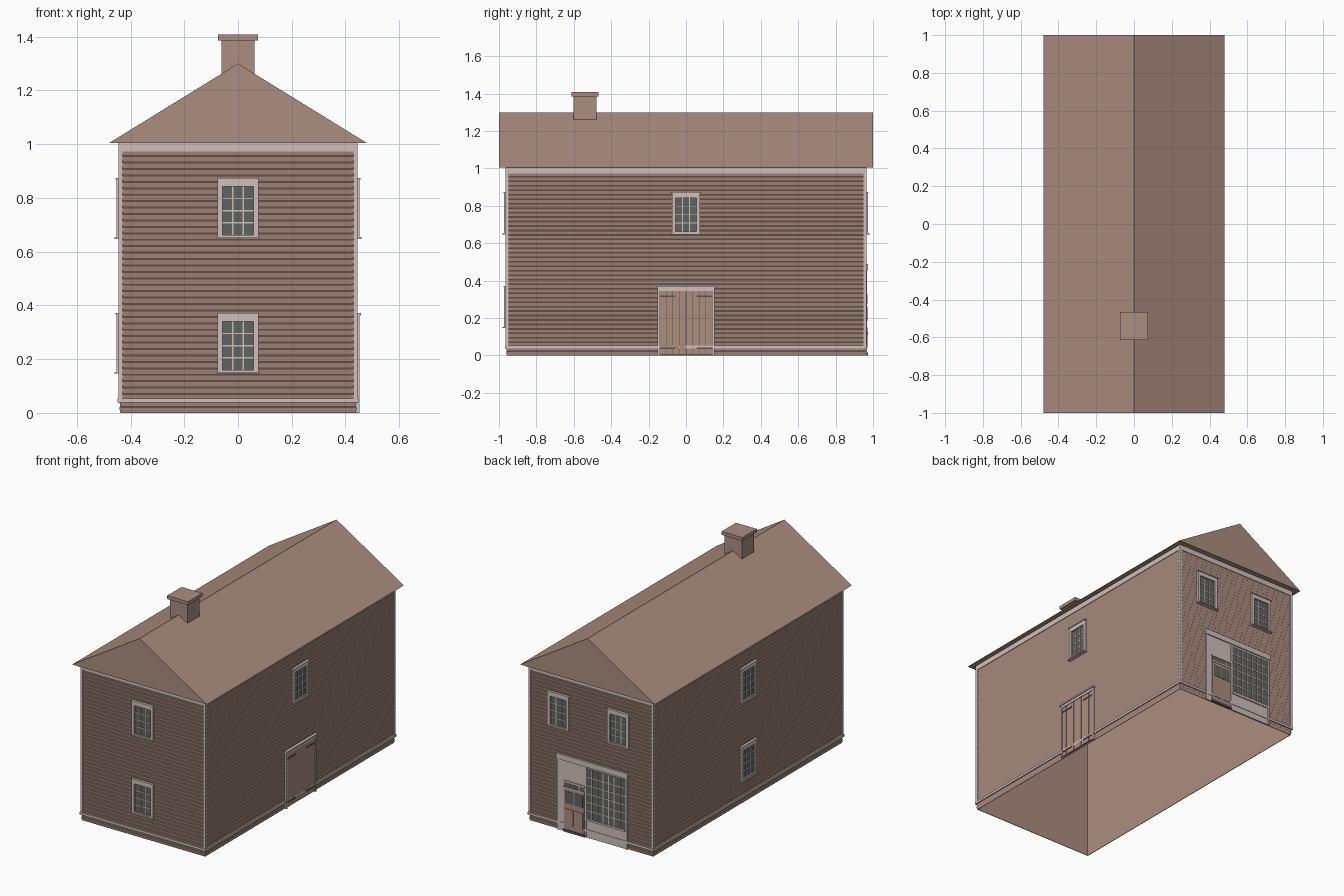
import bpy, bmesh
from math import radians
from mathutils import Matrix

if "Cube" in bpy.data.objects:
    bpy.data.objects.remove(bpy.data.objects["Cube"], do_unlink=True)


def material(name, rgb):
    m = bpy.data.materials.new(name)
    m.use_nodes = True
    m.diffuse_color = (*rgb, 1)
    m.node_tree.nodes["Principled BSDF"].inputs["Base Color"].default_value = (*rgb, 1)
    return m


BROWN = material("weathered brown", (0.41, 0.267, 0.217))
TRIM = material("pale trim", (0.63, 0.525, 0.50))
GLASS = material("grey green glass", (0.118, 0.13, 0.118))
IRON = material("dark iron", (0.10, 0.085, 0.08))

HX, HY = 0.438, 0.958          # half sizes of the wall core
# Each wall: turn about z, distance from the centre, half width
WALLS = {"front": (0, HY, HX), "right": (90, HX, HY),
         "back": (180, HY, HX), "left": (-90, HX, HY)}


def finish(name, bm, mat):
    bmesh.ops.recalc_face_normals(bm, faces=bm.faces)
    me = bpy.data.meshes.new(name)
    bm.to_mesh(me)
    bm.free()
    me.materials.append(mat)
    ob = bpy.data.objects.new(name, me)
    bpy.context.collection.objects.link(ob)
    return ob


def add_box(bm, x0, x1, y0, y1, z0, z1, turn=Matrix()):
    place = (Matrix.Translation(((x0 + x1) / 2, (y0 + y1) / 2, (z0 + z1) / 2))
             @ Matrix.Diagonal((x1 - x0, y1 - y0, z1 - z0, 1)))
    bmesh.ops.create_cube(bm, size=1, matrix=turn @ place)


def block(name, mat, *dims):
    bm = bmesh.new()
    add_box(bm, *dims)
    return finish(name, bm, mat)


def on_wall(name, wall, mat, boxes):
    """Boxes on a wall: (left, right, bottom, top, thickness outwards)."""
    angle, dist, _ = WALLS[wall]
    turn = Matrix.Rotation(radians(angle), 4, 'Z')
    bm = bmesh.new()
    for u0, u1, z0, z1, d in boxes:
        add_box(bm, u0, u1, -dist - d, -dist + 0.003, z0, z1, turn)
    return finish(name, bm, mat)


def grid_bars(u0, u1, z0, z1, cols, rows, d, w=0.005):
    us = [u0 + (u1 - u0) * i / cols for i in range(1, cols)]
    zs = [z0 + (z1 - z0) * i / rows for i in range(1, rows)]
    return ([(u - w / 2, u + w / 2, z0, z1, d) for u in us]
            + [(u0, u1, z - w / 2, z + w / 2, d) for z in zs])


def mirrored(boxes):
    return boxes + [(-b, -a, *rest) for a, b, *rest in boxes]


# Hollow wall shell, open underneath
bm = bmesh.new()
add_box(bm, 0.001 - HX, HX - 0.001, 0.001 - HY, HY - 0.001, 0, 1.005)
bmesh.ops.delete(bm, geom=[f for f in bm.faces if abs(f.normal.z) > 0.5], context='FACES')
shell = finish("wall_shell", bm, BROWN)
thick = shell.modifiers.new("thickness", 'SOLIDIFY')
thick.thickness, thick.offset = 0.004, -1

# Siding: stacked rectangular rings, each course with a small ledge on top
bm = bmesh.new()
rings, boards, top = [], 42, 1.005
for i in range(boards):
    for z, out in ((i / boards, 0), ((i + 0.86) / boards, 0.004)):
        x, y = HX + out, HY + out
        rings.append([bm.verts.new((sx * x, sy * y, z * top))
                      for sx, sy in ((-1, -1), (1, -1), (1, 1), (-1, 1))])
for low, high in zip(rings, rings[1:]):
    for k in range(4):
        n = (k + 1) % 4
        bm.faces.new((low[k], low[n], high[n], high[k]))
finish("siding", bm, BROWN)

# Corner boards, water table and frieze
for wall, (_, _, half) in WALLS.items():
    e = half + 0.007
    on_wall(wall + "_trim", wall, TRIM,
            mirrored([(half - 0.009, e, 0.04, 1.005, 0.007)])
            + [(-e, e, 0.972, 1.005, 0.007),
               (-e - 0.003, e + 0.003, 0.038, 0.053, 0.010)])

# Gable roof
bm = bmesh.new()
ends = [[bm.verts.new((x, y, z)) for x, z in ((-0.479, 1.005), (0.479, 1.005), (0, 1.3))]
        for y in (-1, 1)]
for end in ends:
    bm.faces.new(end)
for k in range(3):
    n = (k + 1) % 3
    bm.faces.new((ends[0][k], ends[0][n], ends[1][n], ends[1][k]))
finish("roof", bm, BROWN)

# Chimney
block("chimney_shaft", BROWN, -0.062, 0.062, -0.602, -0.478, 1.2, 1.386)
block("chimney_cap", BROWN, -0.074, 0.074, -0.613, -0.467, 1.386, 1.408)


def window(wall, u, z):
    name = f"{wall}_window_{round(u * 100)}_{round(z * 100)}"
    g0, g1, b, t = u - 0.057, u + 0.057, z + 0.01, z + 0.191
    on_wall(name + "_glass", wall, GLASS, [(g0, g1, b, t, 0.005)])
    on_wall(name + "_bars", wall, TRIM, grid_bars(g0, g1, b, t, 3, 4, 0.007))
    on_wall(name + "_casing", wall, TRIM, [
        (u - 0.076, g0, b, t, 0.014), (g1, u + 0.076, b, t, 0.014),
        (u - 0.076, u + 0.076, t, z + 0.22, 0.014),
        (u - 0.079, u + 0.079, z + 0.217, z + 0.222, 0.018),
        (u - 0.076, u + 0.076, z + 0.002, b, 0.014),
        (u - 0.08, u + 0.08, z - 0.004, z + 0.002, 0.022)])


for wall, u, z in (("front", 0, 0.15), ("front", 0, 0.652), ("left", 0, 0.15),
                   ("left", 0, 0.652), ("right", 0, 0.652),
                   ("back", -0.23, 0.652), ("back", 0.195, 0.652)):
    window(wall, u, z)

# Barn door with boards and strap hinges
on_wall("barn_door_casing", "right", TRIM,
        mirrored([(0.141, 0.152, 0, 0.35, 0.014)])
        + [(-0.152, 0.152, 0.346, 0.362, 0.014), (-0.157, 0.157, 0.362, 0.371, 0.02)])
door_boards = [(0.0015 + 0.0353 * i, 0.0353 * (i + 1) - 0.0015, 0.006, 0.346, 0.010)
               for i in range(4)]
on_wall("barn_door_boards", "right", BROWN, mirrored(door_boards))
on_wall("barn_door_gaps", "right", IRON, [(-0.141, 0.141, 0.006, 0.346, 0.006)])
on_wall("barn_door_hinges", "right", IRON,
        mirrored([(0.055, 0.143, z, z + 0.008, 0.013) for z in (0.034, 0.312)]))

# Shop front: surround, cornice and pilasters
on_wall("shop_surround", "back", TRIM, [
    (-0.24, 0.26, 0, 0.47, 0.007), (-0.245, 0.265, 0.455, 0.49, 0.014),
    (-0.24, -0.222, 0, 0.455, 0.011), (0.247, 0.26, 0, 0.455, 0.011),
    (-0.044, -0.032, 0, 0.455, 0.011), (-0.032, 0.247, 0.112, 0.124, 0.014)])

# Shop window
pane = (-0.032, 0.247, 0.124, 0.445)
on_wall("shop_glass", "back", GLASS, [(*pane, 0.009)])
on_wall("shop_bars", "back", TRIM, grid_bars(*pane, 7, 6, 0.011, 0.006))

# Shop door with transom, paired panes and lower panels
on_wall("shop_door", "back", BROWN, [
    (-0.19, -0.046, 0.015, 0.28, 0.010),
    (-0.18, -0.123, 0.04, 0.15, 0.013), (-0.113, -0.056, 0.04, 0.15, 0.013)])
on_wall("shop_door_glass", "back", GLASS, [
    (-0.18, -0.121, 0.185, 0.262, 0.012), (-0.115, -0.056, 0.185, 0.262, 0.012),
    (-0.19, -0.046, 0.288, 0.318, 0.009)])
on_wall("transom_bars", "back", TRIM, grid_bars(-0.19, -0.046, 0.288, 0.318, 4, 1, 0.012)
        + [(-0.195, -0.041, 0.318, 0.328, 0.013), (-0.195, -0.041, 0.279, 0.288, 0.013)])
on_wall("shop_threshold", "back", IRON, [(-0.195, -0.041, 0, 0.015, 0.014)])
